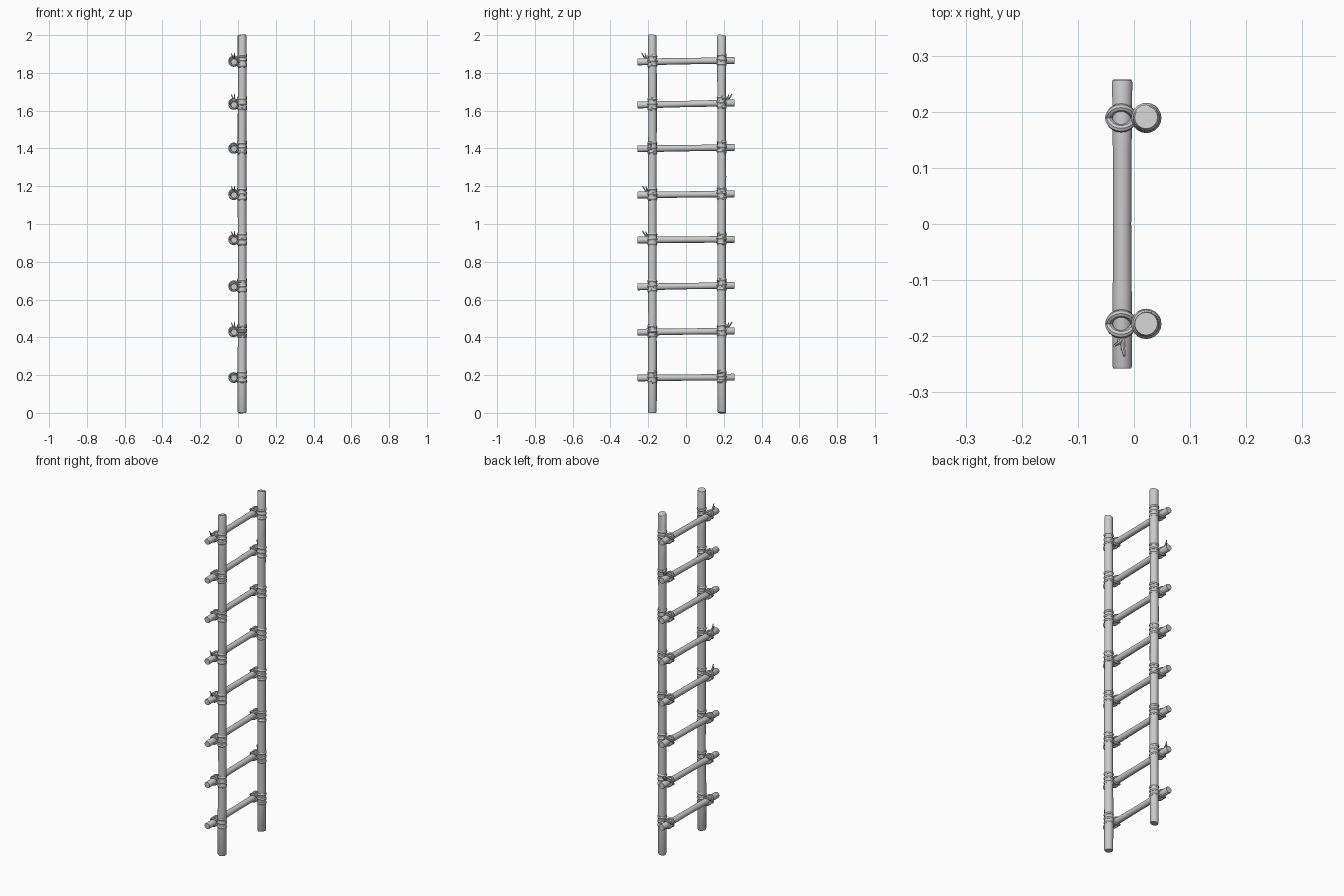
import bpy, bmesh, math, random
from mathutils import Vector, Matrix

if "Cube" in bpy.data.objects:
    bpy.data.objects.remove(bpy.data.objects["Cube"])

random.seed(4)
POLE_X, RUNG_X = 0.022, -0.021
POLE_Y = (-0.178, 0.189)
# height of each rung at its left and right ends
RUNGS = [(0.185, 0.189), (0.427, 0.434), (0.667, 0.675), (0.915, 0.919),
         (1.153, 1.160), (1.398, 1.405), (1.630, 1.641), (1.858, 1.866)]


def finish(name, bm):
    bmesh.ops.recalc_face_normals(bm, faces=bm.faces)
    me = bpy.data.meshes.new(name)
    bm.to_mesh(me)
    bm.free()
    ob = bpy.data.objects.new(name, me)
    bpy.context.collection.objects.link(ob)
    bpy.context.view_layer.objects.active = ob
    bpy.ops.object.select_all(action='DESELECT')
    ob.select_set(True)
    bpy.ops.object.shade_smooth_by_angle(angle=math.radians(40))
    return ob


def sweep(bm, pts, radii, sides=14, closed=False):
    """Round tube through pts."""
    pts = [Vector(p) for p in pts]
    n = len(pts)
    axis = (pts[-1] - pts[0]).normalized()
    if closed:
        axis = (pts[0] - pts[n // 2]).cross(pts[n // 4] - pts[n // 2]).normalized()
    rings = []
    for i, p in enumerate(pts):
        if closed:
            t = (pts[(i + 1) % n] - pts[i - 1]).normalized()
            u = axis
        else:
            t = (pts[min(i + 1, n - 1)] - pts[max(i - 1, 0)]).normalized()
            u = t.cross(Vector((1, 0, 0))).normalized()
        v = t.cross(u).normalized()
        rings.append([bm.verts.new(p + radii[i] * (u * math.cos(a) + v * math.sin(a)))
                      for a in (2 * math.pi * k / sides for k in range(sides))])
    for i in range(n if closed else n - 1):
        a, b = rings[i], rings[(i + 1) % n]
        for k in range(sides):
            m = (k + 1) % sides
            bm.faces.new((a[k], a[m], b[m], b[k]))
    if not closed:
        bm.faces.new(rings[0])
        bm.faces.new(rings[-1])


def loop(bm, c, rx, ry, thick, rot):
    """Closed rope loop, flat ellipse turned by rot."""
    pts = []
    for k in range(20):
        a = 2 * math.pi * k / 20
        pts.append(Vector(c) + rot @ Vector((rx * math.cos(a), ry * math.sin(a), 0)))
    sweep(bm, pts, [thick] * 20, 8, True)


# Upright poles, slightly uneven
for side, y in zip(("left", "right"), POLE_Y):
    bm = bmesh.new()
    zs = [0, 0.006] + [0.25 * i for i in range(1, 8)] + [1.994, 2]
    j = lambda: random.uniform(-0.001, 0.001)
    pts = [(POLE_X + j(), y + j(), z) for z in zs]
    rad = [0.023 + j() for z in zs]
    rad[0] = rad[-1] = 0.0205
    sweep(bm, pts, rad, 16)
    finish(side + "_pole", bm)

# Rungs, a little thinner in the middle
for i, (z0, z1) in enumerate(RUNGS):
    bm = bmesh.new()
    ys = [-0.257, -0.253, -0.13, 0, 0.13, 0.253, 0.257]
    pts = [(RUNG_X, y, z0 + (z1 - z0) * (y + 0.257) / 0.514) for y in ys]
    sweep(bm, pts, [0.0165, 0.018, 0.0175, 0.0165, 0.0172, 0.0185, 0.017], 14)
    finish(f"rung_{i + 1}", bm)

# Rope lashings: bands round the pole and crossed loops round the rung
for i, (z0, z1) in enumerate(RUNGS):
    for side, y in zip(("left", "right"), POLE_Y):
        z = z0 + (z1 - z0) * (y + 0.257) / 0.514
        bm = bmesh.new()
        for dz in (-0.025, 0, 0.025):
            tilt = Matrix.Rotation(random.uniform(-0.12, 0.12), 3, 'X')
            loop(bm, (POLE_X, y, z + 0.004 + dz), 0.0165, 0.0165, 0.0105, tilt)
        for s in (-1, 1):
            loop(bm, (RUNG_X - 0.002, y, z), 0.0215, 0.0275, 0.007,
                 Matrix.Rotation(s * math.radians(47), 3, 'X'))
        finish(f"{side}_lashing_{i + 1}", bm)

# Loose rope tails: rung index, side, direction
for i, y, d in [(7, -0.205, -1), (4, -0.2, -1), (3, -0.2, -1), (6, 0.214, 1), (1, 0.214, 1)]:
    z = RUNGS[i][0 if d < 0 else 1] + 0.014
    bm = bmesh.new()
    for dx, dy, dz in ((0.004, 0.03, 0.034), (-0.014, 0.012, 0.03)):
        pts = [(RUNG_X, y - d * 0.006, z - 0.004),
               (RUNG_X + dx * 0.4, y + d * dy * 0.55, z + dz * 0.35),
               (RUNG_X + dx, y + d * dy, z + dz)]
        sweep(bm, pts, [0.005, 0.004, 0.0025], 6)
    finish(f"rope_tail_{i + 1}", bm)
